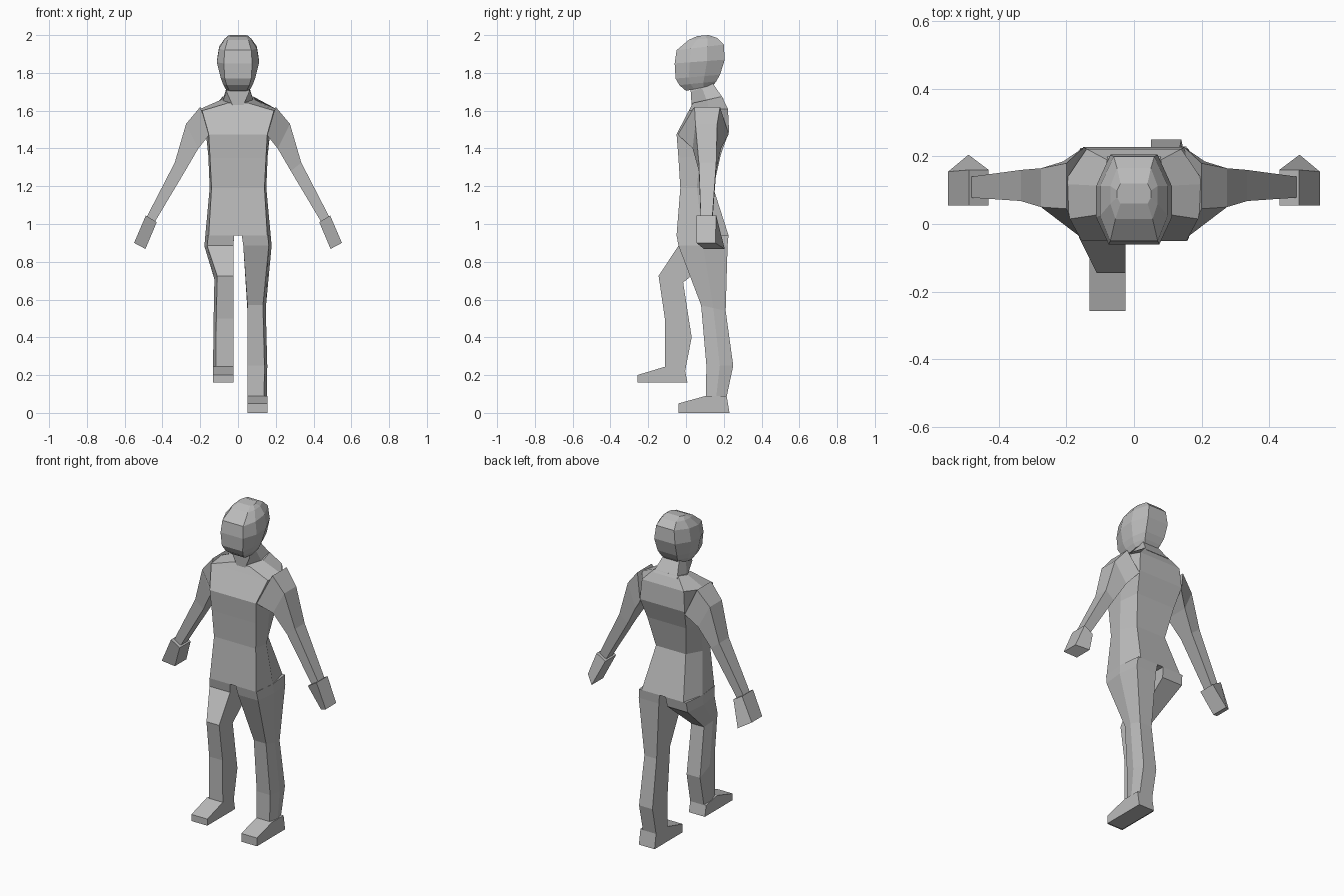
import bpy
import bmesh
from mathutils import Vector

default = bpy.data.objects.get("Cube")
if default:
    bpy.data.objects.remove(default, do_unlink=True)

# Single matte grey material
grey = bpy.data.materials.new("plain_grey")
grey.use_nodes = True
colour = (0.5, 0.5, 0.5, 1)
grey.diffuse_color = colour
grey.node_tree.nodes["Principled BSDF"].inputs["Base Color"].default_value = colour


def loft(name, rings):
    """Skin a closed flat-shaded solid over rings of equal point count."""
    bm = bmesh.new()
    loops = [[bm.verts.new(p) for p in ring] for ring in rings]
    for low, high in zip(loops, loops[1:]):
        for i in range(len(low)):
            j = (i + 1) % len(low)
            bm.faces.new((low[i], low[j], high[j], high[i]))
    bm.faces.new(loops[0])
    bm.faces.new(loops[-1])
    bmesh.ops.recalc_face_normals(bm, faces=bm.faces)
    mesh = bpy.data.meshes.new(name)
    bm.to_mesh(mesh)
    bm.free()
    mesh.materials.append(grey)
    obj = bpy.data.objects.new(name, mesh)
    bpy.context.collection.objects.link(obj)
    return obj


def body_ring(front, back, wide_front, wide_side, wide_back, stops=(0.5,)):
    """Symmetric section: front and back are (y, z), stops place the side points."""
    f, b = Vector(front), Vector(back)
    half = [(wide_front, f)] + [(wide_side, f.lerp(b, t)) for t in stops] + [(wide_back, b)]
    right = [(w, p.x, p.y) for w, p in half]
    left = [(-w, p.x, p.y) for w, p in reversed(half)]
    return right + left


def leg_ring(side, inner, outer, front, back, bevel=0.015):
    """Five-sided section with a ridge down the outside of the leg."""
    f, b = Vector(front), Vector(back)
    m = f.lerp(b, 0.5)
    pts = [(inner, f), (outer - bevel, f), (outer, m), (outer - bevel, b), (inner, b)]
    return [(side * x, p.x, p.y) for x, p in pts]


def extrude_profile(name, profile, x0, x1):
    return loft(name, [[(x, y, z) for y, z in profile] for x in (x0, x1)])


# Torso, hips up to the collar
loft("torso", [
    body_ring((-0.05, 0.94), (0.225, 0.94), 0.155, 0.173, 0.14),
    body_ring((-0.03, 1.19), (0.145, 1.19), 0.14, 0.15, 0.1),
    body_ring((-0.04, 1.35), (0.185, 1.37), 0.148, 0.157, 0.13),
    body_ring((-0.05, 1.475), (0.228, 1.49), 0.155, 0.17, 0.15),
    body_ring((0.015, 1.6), (0.222, 1.61), 0.19, 0.21, 0.14),
    body_ring((0.035, 1.64), (0.19, 1.675), 0.055, 0.09, 0.08),
])

# Neck
loft("neck", [
    body_ring((0.03, 1.62), (0.2, 1.66), 0.025, 0.085, 0.08),
    body_ring((0.025, 1.7), (0.145, 1.74), 0.06, 0.06, 0.055),
    body_ring((0.02, 1.76), (0.14, 1.78), 0.05, 0.055, 0.05),
])

# Head, chin to crown
stops = (0.3, 0.65)
loft("head", [
    body_ring((0.0, 1.705), (0.145, 1.735), 0.045, 0.065, 0.045, stops),
    body_ring((-0.035, 1.735), (0.16, 1.755), 0.06, 0.08, 0.055, stops),
    body_ring((-0.055, 1.77), (0.18, 1.79), 0.07, 0.092, 0.065, stops),
    body_ring((-0.06, 1.85), (0.205, 1.87), 0.075, 0.112, 0.07, stops),
    body_ring((-0.05, 1.92), (0.2, 1.95), 0.07, 0.1, 0.06, stops),
    body_ring((0.015, 1.975), (0.165, 1.985), 0.055, 0.07, 0.05, stops),
    body_ring((0.06, 1.995), (0.12, 2.0), 0.04, 0.05, 0.04, stops),
])


def limb_ring(side, outer, outer_y, inner, inner_y):
    """Four-cornered arm section: outer and inner are (x, z), the rest y ranges."""
    (ox, oz), (ix, iz) = outer, inner
    return [(side * ox, outer_y[0], oz), (side * ox, outer_y[1], oz),
            (side * ix, inner_y[1], iz), (side * ix, inner_y[0], iz)]


for side, label in ((1, "left"), (-1, "right")):
    # Arm, shoulder to wrist
    loft(label + "_arm", [
        limb_ring(side, (0.2, 1.62), (0.045, 0.18), (0.15, 1.475), (-0.045, 0.226)),
        limb_ring(side, (0.275, 1.53), (0.05, 0.165), (0.21, 1.4), (0.035, 0.185)),
        limb_ring(side, (0.335, 1.325), (0.068, 0.16), (0.28, 1.28), (0.068, 0.16)),
        limb_ring(side, (0.482, 1.04), (0.078, 0.14), (0.438, 1.015), (0.078, 0.14)),
    ])
    # Mitten hand, turned back at the palm edge
    loft(label + "_hand", [
        limb_ring(side, (0.488, 1.045), (0.055, 0.16), (0.43, 1.01), (0.055, 0.16)),
        limb_ring(side, (0.55, 0.9), (0.055, 0.155), (0.49, 0.868), (0.095, 0.205)),
    ])

# Standing leg
loft("left_leg", [
    leg_ring(1, 0.02, 0.173, (-0.05, 0.94), (0.225, 0.94)),
    leg_ring(1, 0.028, 0.178, (-0.04, 0.885), (0.22, 0.885)),
    leg_ring(1, 0.05, 0.147, (0.08, 0.57), (0.21, 0.54)),
    leg_ring(1, 0.05, 0.155, (0.108, 0.25), (0.25, 0.25)),
    leg_ring(1, 0.05, 0.153, (0.105, 0.085), (0.215, 0.085)),
])
extrude_profile("left_foot", [(-0.04, 0), (-0.04, 0.05), (0.105, 0.09),
                              (0.215, 0.09), (0.23, 0)], 0.05, 0.155)

# Raised leg, stepping forward
loft("right_leg", [
    leg_ring(-1, 0.02, 0.173, (-0.05, 0.94), (0.225, 0.94)),
    leg_ring(-1, 0.025, 0.178, (-0.04, 0.885), (0.215, 0.88)),
    leg_ring(-1, 0.025, 0.125, (-0.145, 0.725), (-0.015, 0.69)),
    leg_ring(-1, 0.025, 0.13, (-0.112, 0.5), (0.03, 0.4)),
    leg_ring(-1, 0.025, 0.132, (-0.11, 0.24), (-0.005, 0.22)),
])
extrude_profile("right_foot", [(-0.258, 0.16), (-0.258, 0.2), (-0.11, 0.245),
                               (-0.005, 0.225), (0.008, 0.16)], -0.132, -0.025)
